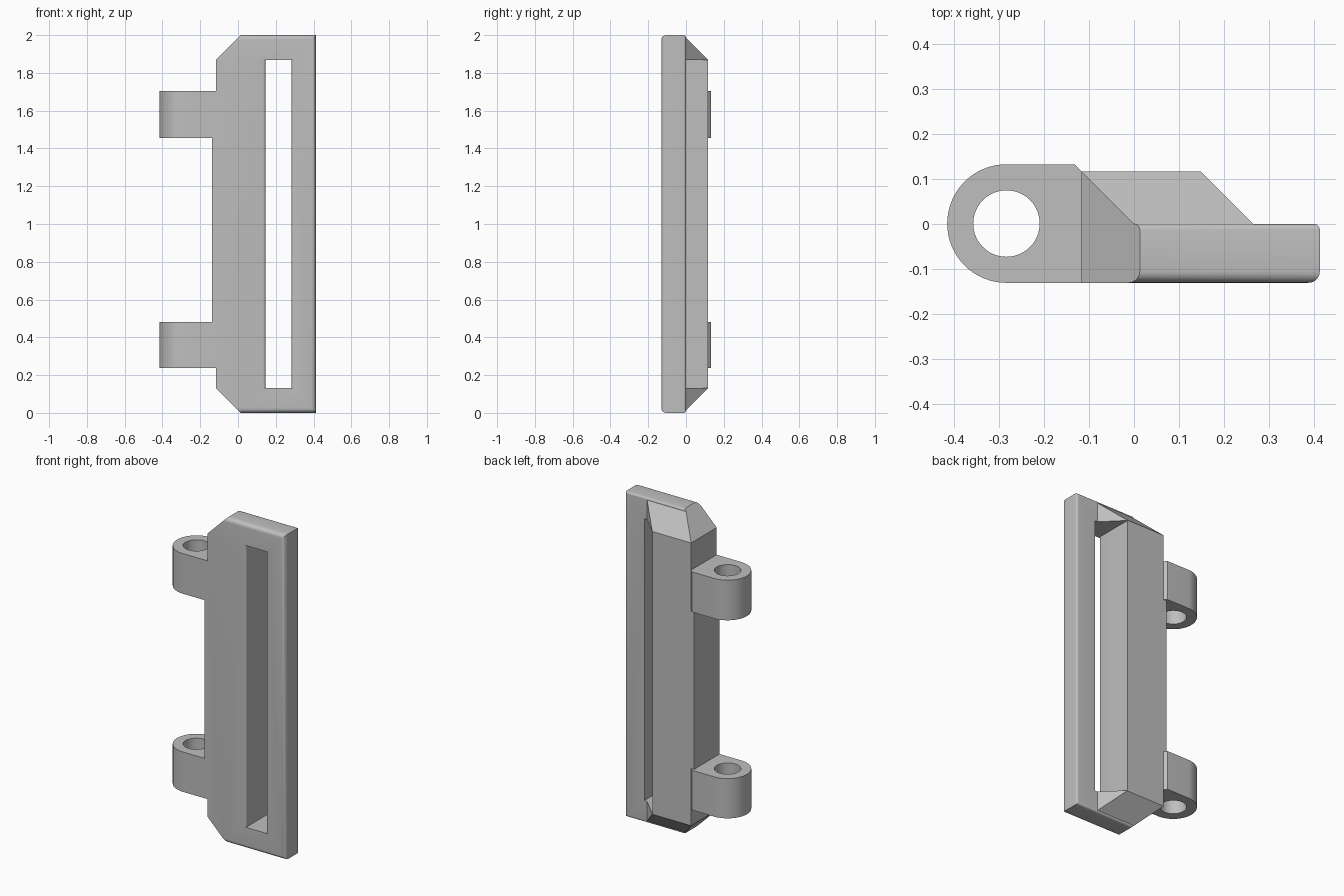
import bpy, bmesh, math
from mathutils import Vector

cube = bpy.data.objects.get("Cube")
if cube:
    bpy.data.objects.remove(cube, do_unlink=True)

grey = bpy.data.materials.new("plain grey")
grey.use_nodes = True
COLOUR = (0.52, 0.52, 0.52, 1)
grey.diffuse_color = COLOUR
grey.node_tree.nodes["Principled BSDF"].inputs["Base Color"].default_value = COLOUR

LEFT, RIGHT = -0.117, 0.414      # plate sides
FRONT, RIDGE = -0.131, 0.117     # plate front and ridge back
CUT = 0.13                       # corner chamfer
LUGS = ((0.237, 0.482), (1.456, 1.703))


def make(name, bm):
    bmesh.ops.recalc_face_normals(bm, faces=bm.faces[:])
    mesh = bpy.data.meshes.new(name)
    bm.to_mesh(mesh)
    bm.free()
    obj = bpy.data.objects.new(name, mesh)
    bpy.context.collection.objects.link(obj)
    mesh.materials.append(grey)
    return obj


def prism(points, offset):
    bm = bmesh.new()
    face = bm.faces.new([bm.verts.new(p) for p in points])
    side = bmesh.ops.extrude_face_region(bm, geom=[face])
    moved = [v for v in side["geom"] if isinstance(v, bmesh.types.BMVert)]
    bmesh.ops.translate(bm, verts=moved, vec=offset)
    bmesh.ops.recalc_face_normals(bm, faces=bm.faces[:])
    return bm


def arc(cx, cy, r, start, end, steps):
    for i in range(steps + 1):
        a = math.radians(start + (end - start) * i / steps)
        yield cx + r * math.cos(a), cy + r * math.sin(a)


def select(obj):
    bpy.ops.object.select_all(action="DESELECT")
    obj.select_set(True)
    bpy.context.view_layer.objects.active = obj


def cut(obj, cutter):
    mod = obj.modifiers.new("cut", "BOOLEAN")
    mod.operation, mod.solver, mod.object = "DIFFERENCE", "EXACT", cutter
    select(obj)
    bpy.ops.object.modifier_apply(modifier=mod.name)


def smooth(obj):
    select(obj)
    bpy.ops.object.shade_smooth_by_angle(angle=math.radians(30))


# Front plate: two chamfered corners, rounded outer edges
outline = [(LEFT, CUT), (LEFT + CUT, 0), (RIGHT, 0),
           (RIGHT, 2), (LEFT + CUT, 2), (LEFT, 2 - CUT)]
bm = prism([(x, FRONT, z) for x, z in outline], Vector((0, -FRONT, 0)))
for y, radius in ((FRONT, 0.026), (0, 0.013)):
    rim = []
    for e in bm.edges:
        mid = (e.verts[0].co + e.verts[1].co) / 2
        outer = mid.x > RIGHT - 0.001 or mid.z < 0.001 or mid.z > 1.999
        if outer and all(abs(v.co.y - y) < 0.001 for v in e.verts):
            rim.append(e)
    bmesh.ops.bevel(bm, geom=rim, offset=radius, segments=5, profile=0.5,
                    affect="EDGES", clamp_overlap=True)
plate = make("front_plate", bm)

# Back ridge: sloping on its ends and one long side
bm = bmesh.new()
for flip in (False, True):
    for x, y, z in ((LEFT, RIDGE, CUT), (0.148, RIDGE, CUT), (LEFT, 0, CUT),
                    (0, 0, CUT - RIDGE), (0.148 + RIDGE, 0, CUT - RIDGE)):
        bm.verts.new((x, y, 2 - z if flip else z))
bmesh.ops.convex_hull(bm, input=bm.verts[:])
bmesh.ops.dissolve_limit(bm, angle_limit=0.01, verts=bm.verts[:], edges=bm.edges[:])
ridge = make("back_ridge", bm)

# Long slot with rounded front edges
r, sl, sr = 0.014, 0.146, 0.284
section = [(sl, 0.3)]
section += arc(sl - r, FRONT + r, r, 0, -90, 5)
section += [(sl - r, -0.3), (sr + r, -0.3)]
section += arc(sr + r, FRONT + r, r, 270, 180, 5)
section += [(sr, 0.3)]
slot = make("slot_cutter", prism([(x, y, 0.133) for x, y in section],
                                 Vector((0, 0, 1.734))))
slot.hide_render = True
for part in (plate, ridge):
    cut(part, slot)
    smooth(part)
bpy.data.objects.remove(slot, do_unlink=True)

# Raised strip between the hinge lugs
strip = [(-0.137, FRONT), (LEFT, FRONT), (LEFT, RIDGE), (-0.137, RIDGE)]
bottom, top = LUGS[0][1], LUGS[1][0]
make("side_strip", prism([(x, y, bottom) for x, y in strip],
                         Vector((0, 0, top - bottom))))

# Hinge lugs with pin holes
for name, (low, high) in zip(("lower_lug", "upper_lug"), LUGS):
    shape = list(arc(-0.284, 0.001, 0.132, 90, 270, 32))
    shape += [(LEFT, FRONT), (LEFT, 0.117), (-0.133, 0.133)]
    lug = make(name, prism([(x, y, low) for x, y in shape],
                           Vector((0, 0, high - low))))
    hole = list(arc(-0.284, 0.001, 0.074, 0, 360, 48))[:-1]
    pin = make("pin_cutter", prism([(x, y, low - 0.1) for x, y in hole],
                                   Vector((0, 0, high - low + 0.2))))
    pin.hide_render = True
    cut(lug, pin)
    bpy.data.objects.remove(pin, do_unlink=True)
    smooth(lug)
